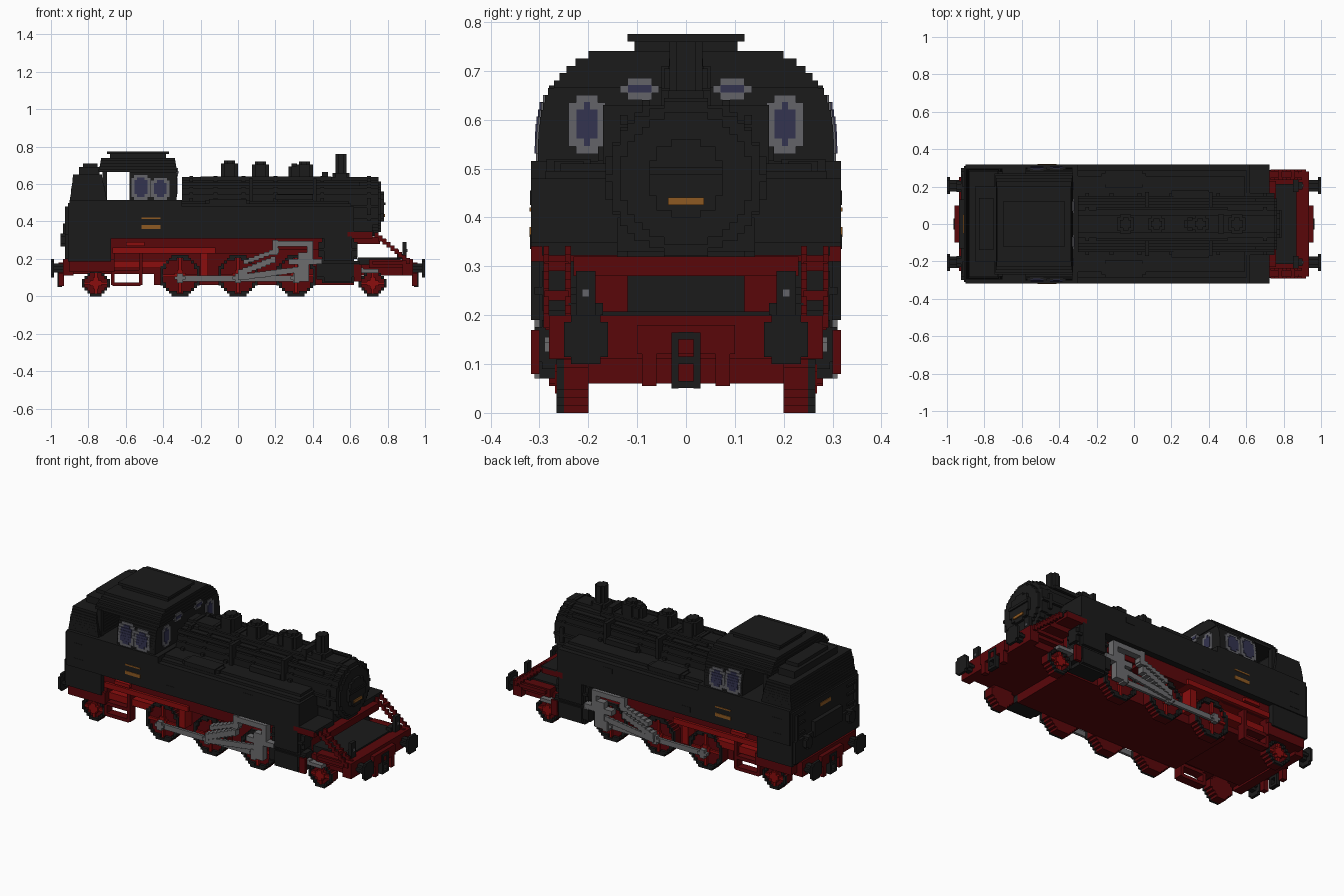
import bpy
import bmesh
import math
from mathutils import Matrix, Vector

cube = bpy.data.objects.get("Cube")
if cube:
    bpy.data.objects.remove(cube, do_unlink=True)

STEP = .015  # block size that gives the stepped look
SIDE = .317  # half width of the bodywork
FRAME = .2  # half width of the frame
FLOOR = .31  # underside of the bodywork
SILL = .515  # top of the lower cab
BOILER = .48  # height of the boiler axis
BUFFER = .15  # height of the buffers
SMOKE_END, CYL_END, CAB_END, TAIL = .75, .62, -.3, -.9
DRIVERS = (-.31, 0, .31)


def material(name, red, green, blue):
    m = bpy.data.materials.new(name)
    m.use_nodes = True
    m.diffuse_color = (red, green, blue, 1)
    m.node_tree.nodes["Principled BSDF"].inputs["Base Color"].default_value = m.diffuse_color
    return m


BLACK = material("soot black", .011, .011, .011)
RED = material("dark red", .1, .002, .003)
BRIGHT = material("bright red", .26, .004, .004)
STEEL = material("rod steel", .15, .15, .155)
GREY = material("window grey", .125, .125, .14)
GLASS = material("blue glass", .033, .033, .08)
ORANGE = material("plate orange", .27, .1, .016)


def bar(x, y, z):
    """A box from three spans; a single y value means a span across the centre."""
    return x, (y if isinstance(y, tuple) else (-y, y)), z


def about(middle, half):
    return middle - half, middle + half


def part(name, mat, boxes, mirror=False):
    """One object made of boxes, optionally repeated on the other side."""
    if mirror:
        boxes = boxes + [(x, (-y[1], -y[0]), z) for x, y, z in boxes]
    bm = bmesh.new()
    for spans in boxes:
        middle = Vector([(low + high) / 2 for low, high in spans])
        size = Vector([abs(high - low) for low, high in spans])
        bmesh.ops.create_cube(bm, size=1, matrix=Matrix.LocRotScale(middle, None, size))
    mesh = bpy.data.meshes.new(name)
    bm.to_mesh(mesh)
    bm.free()
    mesh.materials.append(mat)
    bpy.context.collection.objects.link(bpy.data.objects.new(name, mesh))


def disc(axis, across, up, depth, radius, hole=0):
    """Boxes of a stepped disc or ring lying across the given axis."""
    count = max(2, round(2 * radius / STEP))
    height = 2 * radius / count
    out = []
    for i in range(count):
        row = height * (i + .5) - radius
        half = max(STEP, STEP * round(math.sqrt(radius ** 2 - row ** 2) / STEP))
        gap = STEP * round(math.sqrt(max(0, hole ** 2 - row ** 2)) / STEP)
        for span in [(-half, -gap), (gap, half)] if gap else [(-half, half)]:
            a, b = (across + span[0], across + span[1]), about(up + row, height / 2)
            out.append({"X": (depth, a, b), "Y": (a, depth, b), "Z": (a, b, depth)}[axis])
    return out


def stairs(start, end, y, thick):
    """Boxes of a stepped diagonal bar between two (x, z) points."""
    start, end = Vector(start), Vector(end)
    count = math.ceil((end - start).length / (2 * STEP))
    out = []
    for i in range(count):
        a, b = start.lerp(end, i / count), start.lerp(end, (i + 1) / count)
        out.append(bar(x=(a.x, b.x), y=y, z=about((a.y + b.y) / 2, thick / 2)))
    return out


# Frame
part("chassis", RED, [bar(x=(-.45, CYL_END), y=FRAME, z=(.06, FLOOR)),
                      bar(x=(TAIL, -.45), y=FRAME, z=(.12, FLOOR))])
part("side_skirt", RED, [bar(x=(-.68, FRAME), y=(FRAME, .28), z=(.23, FLOOR)),
                         bar(x=(FRAME, .45), y=(FRAME, .25), z=(.25, FLOOR)),
                         bar(x=(TAIL, -.66), y=(FRAME, .3), z=(.13, FRAME))], mirror=True)
part("side_pipes", BRIGHT, [bar(x=(-.67, -.12), y=(FRAME, .295), z=about(.245, STEP)),
                            bar(x=(-.6, -.5), y=(FRAME, .3), z=about(.28, .01)),
                            bar(x=(-.67, -.38), y=(FRAME, .26), z=about(.17, .02)),
                            bar(x=about(-.18, .02), y=(FRAME, .265), z=(.11, .23))], mirror=True)
part("cab_step", RED, [bar(x=about(x, .01), y=(.23, .28), z=(.06, .24)) for x in (-.67, -.52)]
     + [bar(x=(-.67, -.52), y=(.23, .28), z=about(z, .01)) for z in (.065, .13)], mirror=True)


# Wheels
def wheel(name, x, radius):
    part(name + "_disc", RED, disc("Y", x, radius, (FRAME, .25), radius), mirror=True)
    part(name + "_tyre", BLACK, disc("Y", x, radius, (.25, .265), radius, hole=radius * .82), mirror=True)
    long, thin, spoke = radius * .85, STEP / 2, (.25, .262)
    part(name + "_spokes", BRIGHT, [bar(about(x, long), spoke, about(radius, thin)),
                                    bar(about(x, thin), spoke, about(radius, long))]
         + disc("Y", x, radius, (.25, .268), 2 * STEP), mirror=True)


for label, x in zip(("rear", "middle", "front"), DRIVERS):
    wheel(label + "_driving_wheel", x, .11)
for label, x in (("trailing", -.76), ("leading", .72)):
    wheel(label + "_wheel", x, .07)
part("leading_axle_box", STEEL, [bar(x=about(.7, .05), y=(.25, .29), z=about(.135, .01))], mirror=True)

# Cylinders
part("cylinder", BLACK, [bar(x=(.45, CYL_END), y=(FRAME, .3), z=(.07, .335)),
                         bar(x=(.46, .61), y=(.3, SIDE), z=(.08, .17)),
                         bar(x=(.46, .61), y=(.3, SIDE), z=(.19, .32))]
     + disc("X", .265, .14, (.42, .65), .05) + disc("X", .265, .25, (.43, .64), .04), mirror=True)
part("cylinder_cap", STEEL, disc("X", .275, .14, (.65, .67), STEP), mirror=True)

# Rods and valve gear
part("coupling_rod", STEEL, [bar(x=(-.32, .33), y=(.27, .285), z=about(.095, STEP))]
     + [box for x in DRIVERS for box in disc("Y", x, .097, (.27, .295), .025)], mirror=True)
part("connecting_rod", STEEL, stairs((0, .1), (.38, BUFFER), (.29, .305), .032), mirror=True)
gear = (.27, .31)
part("valve_gear", STEEL, stairs((0, .12), (.2, .2), gear, .036)
     + stairs((.03, .18), (.22, .25), gear, .026)
     + [bar(x=about(.2, STEP), y=gear, z=(.22, .3)), bar(x=(.2, .4), y=gear, z=about(.28, STEP)),
        bar(x=about(.385, STEP), y=gear, z=(.2, .28)), bar(x=about(.35, .03), y=gear, z=(.08, .235)),
        bar(x=(.27, .45), y=gear, z=about(.185, STEP)), bar(x=about(.315, STEP), y=gear, z=(.07, .13))], mirror=True)

# Boiler and smokebox
part("boiler", BLACK, disc("X", 0, BOILER, (CAB_END, SMOKE_END), .158))
part("boiler_bands", BLACK, [box for x in (-.25, -.12, .03, .2, .45, .7)
                             for box in disc("X", 0, BOILER, about(x, .01), .164)])
part("smokebox_door", BLACK, disc("X", 0, BOILER, (SMOKE_END, .765), .135)
     + disc("X", 0, BOILER, (SMOKE_END, .78), .08)
     + [bar(x=(SMOKE_END, .788), y=.075, z=about(.495, STEP / 2))])
part("smokebox_saddle", BLACK, [bar(x=(.55, .635), y=.12, z=(FRAME, .36)),
                                bar(x=(.6, .72), y=.14, z=(.33, .4))])
part("boiler_pipes", BLACK, [bar(x=(CAB_END, .65), y=(.12, .135), z=about(.6, .01)),
                             bar(x=(-.2, .5), y=(.075, .09), z=about(.63, .01)),
                             bar(x=(.2, .4), y=(.15, .18), z=about(.53, STEP))]
     + [bar(x=about(x, .01), y=(.08, .17), z=(BOILER, .63)) for x in (.07, .41)], mirror=True)
part("front_bracket", RED, [bar(x=(CYL_END, .76), y=.23, z=(.28, .32))])
part("running_board_edge", RED, [bar(x=(.585, .72), y=(.14, SIDE), z=(FLOOR, .345))], mirror=True)
part("running_board_top", BLACK, [bar(x=(.585, .725), y=(.14, .295), z=(.322, .35)),
                                  bar(x=(.585, .725), y=(.29, SIDE), z=(.34, .35))], mirror=True)

# Chimney and domes
for label, x, radius in (("steam", -.045, .05), ("feed", .12, .045), ("valve", .3, .035), ("sand", .355, .045)):
    top = .675 + radius
    part(label + "_dome", BLACK, disc("Z", x, 0, (.6, top - STEP), radius)
         + disc("Z", x, 0, (.6, top), radius - STEP))
part("chimney", BLACK, disc("Z", .55, 0, (.6, .76), .034) + disc("Z", .55, 0, (.6, .66), .05))
part("whistle", BLACK, [bar(x=about(.465, STEP), y=.05, z=(.6, .665))])

# Side tanks
part("side_tank", BLACK, [bar(x=(CAB_END, CYL_END - i * STEP), y=(.12, SIDE - i * 2 * STEP), z=(FLOOR, BOILER + i * STEP))
                          for i in range(3)], mirror=True)
part("tank_filler", BLACK, [bar(x=about(-.055, .1), y=about(.24, .045), z=(BOILER, SILL + .005)),
                            bar(x=about(-.055, .12), y=about(.24, .03), z=(BOILER, SILL))], mirror=True)
part("side_hatches", BLACK, [bar(x=about(x, 2 * STEP), y=(.3, SIDE + .002), z=about(z, STEP))
                             for x, z in ((.29, .44), (-.22, .35), (-.82, .44), (-.82, .35))], mirror=True)


# Cab: arched rows, open at the doorway below the roof
def arch(z):
    return .303 * (1 - ((z - .5) / .26) ** 3) ** (1 / 3)


def rows(low, high):
    return [low + i * STEP for i in range(max(1, round((high - low) / STEP)))]


part("cab_lower", BLACK, [bar(x=(TAIL, CAB_END), y=SIDE, z=(FLOOR, SILL)),
                          bar(x=(TAIL - .01, -.68), y=.31, z=(.185, .5))])
part("cab_upper", BLACK, [bar(x=(-.58, -.33), y=arch(z), z=(z, z + STEP)) for z in rows(SILL, .665)])
part("cab_roof", BLACK, [bar(x=about(-.535, .21 - i * .003), y=arch(z + STEP / 2), z=(z, z + STEP))
                         for i, z in enumerate(rows(.665, .74))])
part("roof_hatch", BLACK, [bar(x=about(-.535, .15), y=.105, z=(.73, .765)),
                           bar(x=about(-.535, .165), y=.12, z=(.76, .775))])
part("door_post", BLACK, [bar(x=(-.725, -.7), y=about(.265, STEP), z=(.5, .67))], mirror=True)


# Cab windows: a grey plate with clipped corners and a blue pane, built in rows
def window(name, span, bottom, top, front=None):
    for label, mat, inset, lift in (("_frame", GREY, 0, .004), ("_glass", GLASS, .016, .007)):
        levels = rows(bottom + inset, top - inset)
        boxes = []
        for z in levels:
            clip = inset + STEP * (len(levels) > 1 and z in (levels[0], levels[-1]))
            across, up = (span[0] + clip, span[1] - clip), (z, z + STEP)
            if front:
                boxes.append(bar((front - STEP, front + lift), across, up))
            else:
                boxes.append(bar(across, (.25, arch(z) + lift), up))
        part(name + label, mat, boxes, mirror=True)


window("rear_side_window", (-.57, -.468), SILL, .65)
window("front_side_window", (-.465, -.365), SILL, .64)
window("front_cab_window", (.165, .24), .53, .655, front=-.33)
window("upper_cab_window", (.055, .135), .64, .685, front=-.325)

# Coal bunker
part("bunker", BLACK, [bar(x=(TAIL + i * .002, -.7 - i * .003), y=arch(z) - .005, z=(z, z + STEP))
                       for i, z in enumerate(rows(.5, .65))]
     + [bar(x=about(-.795, .055), y=FRAME, z=(.65, .69)), bar(x=about(-.79, .04), y=.14, z=(.65, .71))])
part("bunker_back", BLACK, [bar(x=(-.925, TAIL), y=.3, z=(FRAME, .33)),
                            bar(x=(-.935, TAIL), y=.13, z=(.3, .39))])
part("bunker_handrail", BLACK, [bar(x=(-.925, TAIL), y=(.265, .28), z=(.22, BOILER))]
     + [bar(x=(-.92, TAIL), y=(FRAME, .28), z=about(z, .006)) for z in (.36, .42, .47)], mirror=True)
part("rear_lamp", BLACK, disc("X", FRAME, .3, (-.95, TAIL), .035), mirror=True)

# Number plates
part("side_plates", ORANGE, [bar(x=about(-.465, .05), y=(.3, SIDE + .003), z=about(z, half))
                             for z, half in ((.37, .01), (.416, .004))], mirror=True)
part("front_plate", ORANGE, [bar(x=(SMOKE_END, .787), y=.037, z=about(.433, .008))])
part("rear_plate", ORANGE, [bar(x=(TAIL - .014, TAIL), y=.05, z=about(.455, .01))])

# Front platform and ladder braces
part("front_platform", RED, [bar(x=(.7, .9), y=.27, z=(BUFFER, .198)),
                             bar(x=(CYL_END, .9), y=.24, z=(.11, .17))])
part("platform_deck", BLACK, [bar(x=(.64, .87), y=.215, z=(.165, .207))])
part("platform_brace", RED, stairs((.73, .335), (.92, .18), (.235, .248), .03)
     + stairs((.73, .335), (.92, .18), (.28, .292), .03)
     + [bar(x=about(x, .01), y=(.24, .29), z=about(z, .01)) for x, z in ((.78, .3), (.85, .24))]
     + [bar(x=(CYL_END, .66), y=(.3, SIDE), z=(.08, .17)),
        bar(x=(.72, .89), y=(.24, .287), z=about(.18, .01))], mirror=True)
part("front_lamp", BLACK, [bar(x=(.85, .88), y=about(.205, .035), z=(FRAME, .225)),
                           bar(x=(.88, .9), y=about(.205, .02), z=(FRAME, .29))], mirror=True)
part("front_lamp_lens", GREY, [bar(x=(.9, .905), y=about(.205, .008), z=about(.245, .008))], mirror=True)

# Buffer beams, buffers, couplings and hoses at both ends
for label, end, beam in (("front", 1, .28), ("rear", -1, .25)):
    beam_x, hook_x = (end * .88, end * .935), (end * .93, end * .96)
    part(label + "_buffer_beam", RED, [bar(beam_x, y=beam, z=(.11, .199)),
                                       bar(hook_x, y=.1, z=about(BUFFER, .03))])
    part(label + "_buffer", BLACK, disc("X", .205, BUFFER, (end * .985, end), .05)
         + disc("X", .205, BUFFER, (end * .92, end * .99), .024), mirror=True)
    part(label + "_coupling", BLACK, [bar((end * .94, end * .965), y=(STEP, 2 * STEP), z=(.05, .165))]
         + [bar((end * .94, end * .965), y=(0, STEP), z=about(z, STEP / 2)) for z in (.058, .108, .158)], mirror=True)
    part(label + "_hose", RED, [bar(hook_x, y=about(.075, STEP), z=(.055, BUFFER))], mirror=True)
